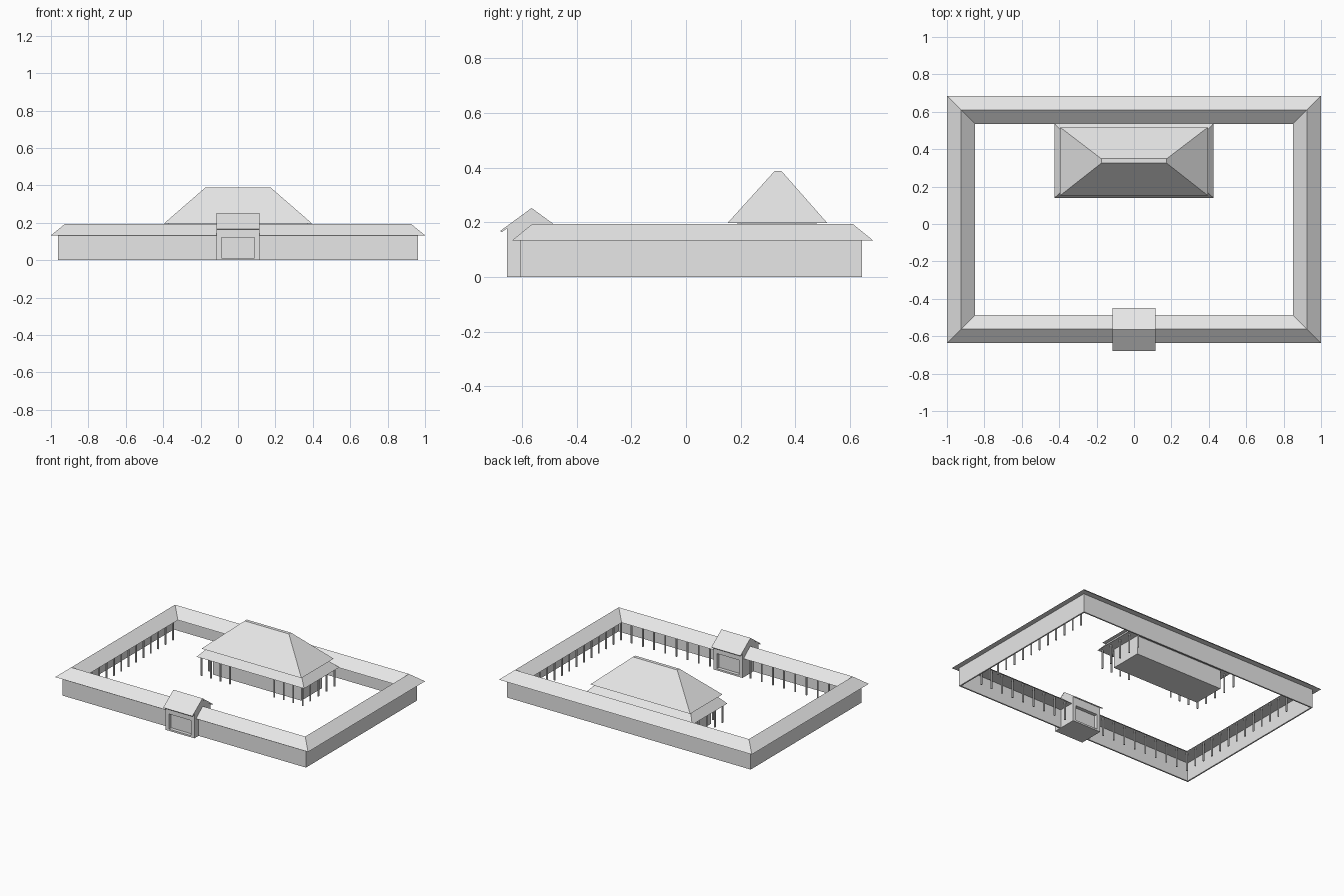
import bpy, bmesh

cube = bpy.data.objects.get("Cube")
if cube:
    bpy.data.objects.remove(cube, do_unlink=True)

grey = bpy.data.materials.new("plain_grey")
grey.use_nodes = True
grey.diffuse_color = (0.8, 0.8, 0.8, 1)
grey.node_tree.nodes["Principled BSDF"].inputs["Base Color"].default_value = (0.8, 0.8, 0.8, 1)


def finish(name, bm):
    bmesh.ops.recalc_face_normals(bm, faces=bm.faces)
    mesh = bpy.data.meshes.new(name)
    bm.to_mesh(mesh)
    bm.free()
    mesh.materials.append(grey)
    obj = bpy.data.objects.new(name, mesh)
    bpy.context.collection.objects.link(obj)
    return obj


def loft(name, rings, ring_shaped=False):
    """Join rectangles (half_x, y_front, y_back, z); close as a ring or cap the ends."""
    bm = bmesh.new()
    loops = [[bm.verts.new(p) for p in ((-x, a, z), (x, a, z), (x, b, z), (-x, b, z))]
             for x, a, b, z in rings]
    pairs = list(zip(loops, loops[1:]))
    if ring_shaped:
        pairs.append((loops[-1], loops[0]))
    else:
        bm.faces.new(loops[0])
        bm.faces.new(loops[-1])
    for low, high in pairs:
        for i in range(4):
            j = (i + 1) % 4
            bm.faces.new((low[i], low[j], high[j], high[i]))
    return finish(name, bm)


def extrude_x(name, profile, half):
    """Extrude a (y, z) profile across x."""
    bm = bmesh.new()
    face = bm.faces.new([bm.verts.new((-half, y, z)) for y, z in profile])
    out = bmesh.ops.extrude_face_region(bm, geom=[face])
    verts = [v for v in out["geom"] if isinstance(v, bmesh.types.BMVert)]
    bmesh.ops.translate(bm, verts=verts, vec=(2 * half, 0, 0))
    return finish(name, bm)


def columns(name, spots, height, radius=0.006):
    bm = bmesh.new()
    for x, y in spots:
        made = bmesh.ops.create_cone(bm, cap_ends=True, segments=8, radius1=radius,
                                     radius2=radius, depth=height)
        bmesh.ops.translate(bm, verts=made["verts"], vec=(x, y, height / 2))
    return finish(name, bm)


def spread(start, end, count):
    return [start + (end - start) * i / (count - 1) for i in range(count)]


# Perimeter gallery: thin outer wall and mitred pitched roof
EAVE, RIDGE = 0.133, 0.194
loft("perimeter_wall", [(0.963, -0.608, 0.645, 0), (0.963, -0.608, 0.645, EAVE),
                        (0.953, -0.598, 0.635, EAVE), (0.953, -0.598, 0.635, 0)], True)
loft("gallery_roof", [(1.0, -0.637, 0.685, EAVE), (0.925, -0.562, 0.61, RIDGE),
                      (0.85, -0.487, 0.535, EAVE)], True)

# Gallery columns along the two sides and the front
side_spots = [(s * 0.865, y) for s in (-1, 1) for y in spread(-0.5, 0.5, 13)]
front_spots = [(s * x, -0.5) for s in (-1, 1) for x in spread(0.16, 0.78, 8)]
columns("gallery_columns", side_spots + front_spots, EAVE)

# Main hall: body, lower skirt roof, upper hipped roof
loft("hall_body", [(0.35, 0.215, 0.45, 0), (0.35, 0.215, 0.45, 0.14)])
loft("hall_lower_roof", [(0.425, 0.14, 0.538, 0.135), (0.37, 0.188, 0.477, 0.196)])
loft("hall_upper_roof", [(0.395, 0.152, 0.517, 0.197), (0.175, 0.325, 0.349, 0.388)])

# Hall columns: two groups at the front and a row on each side
hall_spots = []
for s in (-1, 1):
    hall_spots += [(s * x, 0.16) for x in spread(0.175, 0.4, 4)]
    hall_spots += [(s * 0.4, y) for y in spread(0.245, 0.52, 4)]
columns("hall_columns", hall_spots, 0.137)

# Gatehouse: gabled body with a recessed doorway front and back
gate = extrude_x("gatehouse_body", [(-0.655, 0), (-0.475, 0), (-0.475, 0.178),
                                    (-0.565, 0.244), (-0.655, 0.178)], 0.114)
cutter_bm = bmesh.new()
for y in (-0.655, -0.475):
    made = bmesh.ops.create_cube(cutter_bm, size=1)
    bmesh.ops.scale(cutter_bm, verts=made["verts"], vec=(0.176, 0.05, 0.108))
    bmesh.ops.translate(cutter_bm, verts=made["verts"], vec=(0, y, 0.066))
cutter = finish("doorway_cutter", cutter_bm)
cutter.hide_render = True
cutter.hide_viewport = True
cut = gate.modifiers.new("doorways", "BOOLEAN")
cut.operation = "DIFFERENCE"
cut.solver = "EXACT"
cut.object = cutter

# Gatehouse roof: thin folded slab
extrude_x("gatehouse_roof", [(-0.68, 0.168), (-0.565, 0.252), (-0.45, 0.168),
                             (-0.455, 0.163), (-0.565, 0.243), (-0.675, 0.163)], 0.115)
